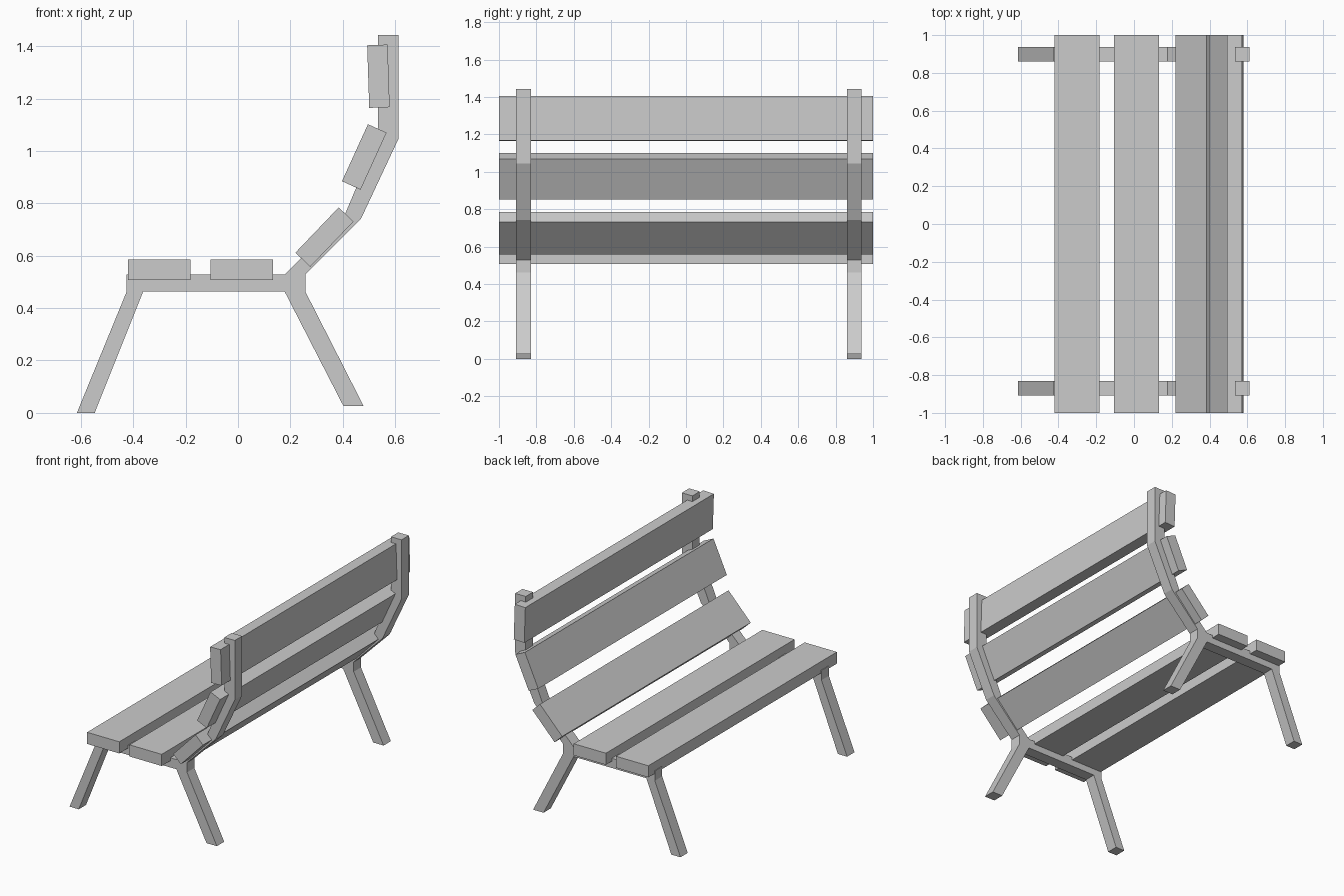
import bpy, bmesh
from math import radians

if "Cube" in bpy.data.objects:
    bpy.data.objects.remove(bpy.data.objects["Cube"])

# Side outline of one end frame (x, z): front leg, seat rail, rear leg, bent back post
FRAME = [(-0.615, 0), (-0.547, 0), (-0.362, 0.463), (0.178, 0.463),
         (0.402, 0.027), (0.479, 0.027), (0.257, 0.463), (0.257, 0.528),
         (0.470, 0.742), (0.612, 1.045), (0.612, 1.443), (0.534, 1.443),
         (0.534, 1.055), (0.410, 0.762), (0.178, 0.528), (-0.425, 0.528),
         (-0.425, 0.463)]


def extrude_profile(name, points, y0, y1):
    bm = bmesh.new()
    face = bm.faces.new([bm.verts.new((x, y0, z)) for x, z in points])
    ext = bmesh.ops.extrude_face_region(bm, geom=[face])
    verts = [g for g in ext["geom"] if isinstance(g, bmesh.types.BMVert)]
    bmesh.ops.translate(bm, verts=verts, vec=(0, y1 - y0, 0))
    bmesh.ops.recalc_face_normals(bm, faces=bm.faces)
    mesh = bpy.data.meshes.new(name)
    bm.to_mesh(mesh)
    bm.free()
    obj = bpy.data.objects.new(name, mesh)
    bpy.context.collection.objects.link(obj)
    return obj


def plank(name, x, z, angle):
    # Full-length board, tilted about the bench's long axis
    bpy.ops.mesh.primitive_cube_add(size=1, location=(x, 0, z),
                                    rotation=(0, -radians(angle), 0))
    obj = bpy.context.object
    obj.name = name
    obj.scale = (0.239, 2.0, 0.078)
    return obj


# End frames
extrude_profile("end_frame_near", FRAME, -0.908, -0.830)
extrude_profile("end_frame_far", FRAME, 0.860, 0.937)

# Seat planks
plank("seat_plank_front", -0.301, 0.547, 0)
plank("seat_plank_rear", 0.014, 0.547, 0)

# Backrest planks, following the bend of the posts
plank("back_plank_lower", 0.330, 0.671, 46.3)
plank("back_plank_middle", 0.482, 0.977, 65.5)
plank("back_plank_upper", 0.536, 1.285, 91.9)
